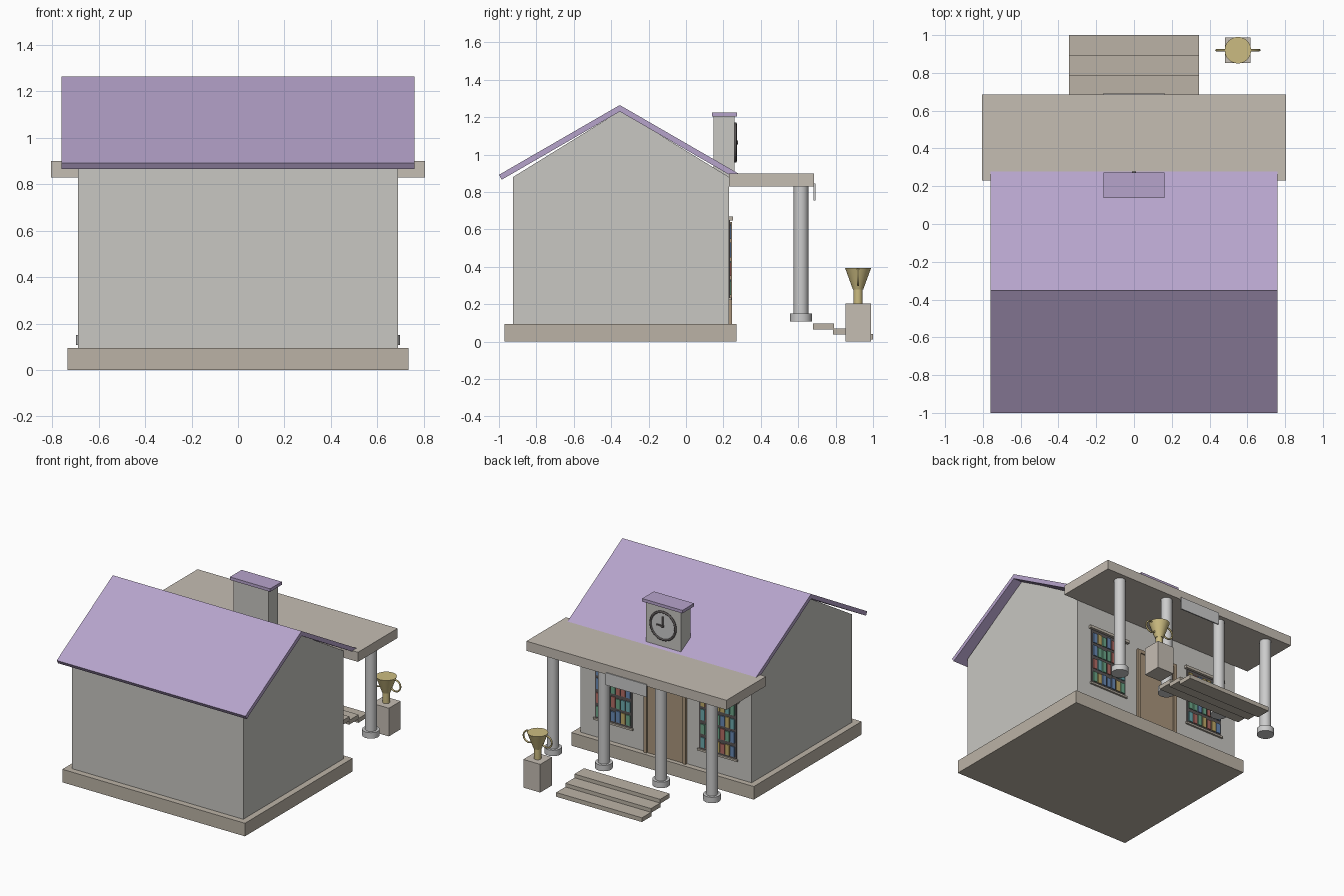
import bpy, random
from math import radians, sin, cos, pi

if "Cube" in bpy.data.objects:
    bpy.data.objects.remove(bpy.data.objects["Cube"])

random.seed(4)


def mat(name, r, g, b):
    m = bpy.data.materials.new(name)
    m.diffuse_color = (r, g, b, 1)
    m.use_nodes = True
    m.node_tree.nodes["Principled BSDF"].inputs["Base Color"].default_value = m.diffuse_color
    return m


WALL = mat("plaster", .58, .57, .54)
STONE = mat("stone", .50, .45, .38)
PALE = mat("pale_stone", .56, .51, .45)
ROOF = mat("purple_tiles", .47, .37, .60)
COL = mat("column_grey", .60, .60, .60)
WOOD = mat("wood", .40, .30, .20)
DARK = mat("dark", .10, .09, .09)
GOLD = mat("gold", .60, .50, .22)
DIAL = mat("dial", .66, .66, .64)
BOOKS = [mat("book_red", .45, .15, .13), mat("book_blue", .14, .25, .45),
         mat("book_green", .15, .38, .25), mat("book_ochre", .52, .40, .14),
         mat("book_teal", .15, .40, .42)]


def finish(name, m):
    o = bpy.context.object
    o.name = name
    o.data.materials.append(m)
    return o


def box(name, m, x, y, z, rot=(0, 0, 0)):
    """Box from (min, max) ranges."""
    mid = [(a + b) / 2 for a, b in (x, y, z)]
    bpy.ops.mesh.primitive_cube_add(size=1, location=mid, rotation=rot)
    o = finish(name, m)
    o.scale = [b - a for a, b in (x, y, z)]
    return o


def cone(name, m, r1, r2, x, y, z0, z1, sides=32):
    bpy.ops.mesh.primitive_cone_add(vertices=sides, radius1=r1, radius2=r2, depth=z1 - z0,
                                    location=(x, y, (z0 + z1) / 2))
    o = finish(name, m)
    bpy.ops.object.shade_smooth_by_angle(angle=radians(35))
    return o


def disc_y(name, m, r, x, y0, y1, z):
    bpy.ops.mesh.primitive_cylinder_add(vertices=32, radius=r, depth=y1 - y0,
                                        location=(x, (y0 + y1) / 2, z), rotation=(pi / 2, 0, 0))
    o = finish(name, m)
    bpy.ops.object.shade_smooth_by_angle(angle=radians(35))
    return o


def ring_y(name, m, R, r, loc):
    bpy.ops.mesh.primitive_torus_add(major_radius=R, minor_radius=r, major_segments=32,
                                     minor_segments=8, location=loc, rotation=(pi / 2, 0, 0))
    o = finish(name, m)
    bpy.ops.object.shade_smooth_by_angle(angle=radians(60))
    return o


# Plinth and gabled walls
box("plinth", STONE, (-.735, .735), (-.97, .27), (0, .095))
profile = [(-.925, .09), (.23, .09), (.23, .88), (-.35, 1.235), (-.925, .88)]
verts = [(sx * .69, y, z) for sx in (-1, 1) for y, z in profile]
faces = [(4, 3, 2, 1, 0), (5, 6, 7, 8, 9)]
faces += [(i, (i + 1) % 5, (i + 1) % 5 + 5, i + 5) for i in range(5)]
me = bpy.data.meshes.new("walls")
me.from_pydata(verts, [], faces)
me.materials.append(WALL)
bpy.context.collection.objects.link(bpy.data.objects.new("walls", me))

# Two pitched roof slabs
RIDGE, L, T, A = -.354, .745, .03, radians(30)
for s, side in ((-1, "front"), (1, "back")):
    cy = RIDGE + s * (.646 - L / 2 * cos(A) - T / 2 * sin(A))
    cz = .892 + L / 2 * sin(A) - T / 2 * cos(A)
    box("roof_" + side, ROOF, (-.76, .76), (cy - L / 2, cy + L / 2), (cz - T / 2, cz + T / 2),
        (-s * A, 0, 0))

# Porch slab, columns and hanging board
box("porch_slab", PALE, (-.805, .805), (.23, .685), (.83, .9))
for i, x in enumerate((-.64, -.23, .23, .64)):
    cone(f"column_{i}", COL, .039, .039, x, .615, .14, .83)
    cone(f"column_base_{i}", COL, .058, .058, x, .615, .107, .15)
box("porch_board", COL, (-.165, .165), (.683, .692), (.755, .845))

# Steps
for i in range(3):
    y, z = .68 + .105 * i, .065 - .027 * i
    box(f"step_{i}", STONE, (-.345, .345), (y, y + .11), (z, z + .031))

# Door with frame
box("door", WOOD, (-.145, .145), (.22, .238), (.095, .62))
for s in (-1, 1):
    xs = sorted((s * .145, s * .17))
    box("door_jamb", WOOD, xs, (.22, .247), (.095, .64))
box("door_head", WOOD, (-.145, .145), (.22, .247), (.615, .64))

# Book windows
for cx in (-.42, .42):
    box("window_back", DARK, (cx - .15, cx + .15), (.22, .234), (.23, .65))
    box("window_header", STONE, (cx - .17, cx + .17), (.22, .252), (.648, .668))
    box("window_sill", STONE, (cx - .16, cx + .16), (.22, .244), (.222, .236))
    for r in range(4):
        z = .25 + r * .1
        for c in range(7):
            x = cx - .137 + c * .04
            box("book", random.choice(BOOKS), (x, x + .033), (.225, .241),
                (z, z + random.uniform(.068, .082)))

# Clock turret
box("clock_turret", WALL, (-.14, .14), (.148, .258), (.88, 1.205))
box("turret_cap", ROOF, (-.162, .162), (.138, .273), (1.203, 1.225))
disc_y("clock_face", DIAL, .1, 0, .25, .265, 1.065)
ring_y("clock_rim", DARK, .1, .008, (0, .264, 1.065))
box("minute_hand", DARK, (-.005, .005), (.264, .272), (1.06, 1.135))
box("hour_hand", DARK, (0, .05), (.264, .272), (1.06, 1.07))
disc_y("clock_hub", DARK, .01, 0, .262, .277, 1.065)

# Pedestal and cup
PX, PY = .55, .92
box("pedestal", PALE, (PX - .068, PX + .068), (PY - .068, PY + .068), (0, .205))
cone("cup_stem", GOLD, .024, .024, PX, PY, .204, .29)
cone("cup_bowl", GOLD, .028, .07, PX, PY, .28, .395)
for s in (-1, 1):
    ring_y("cup_handle", GOLD, .042, .006, (PX + s * .072, PY, .345))
